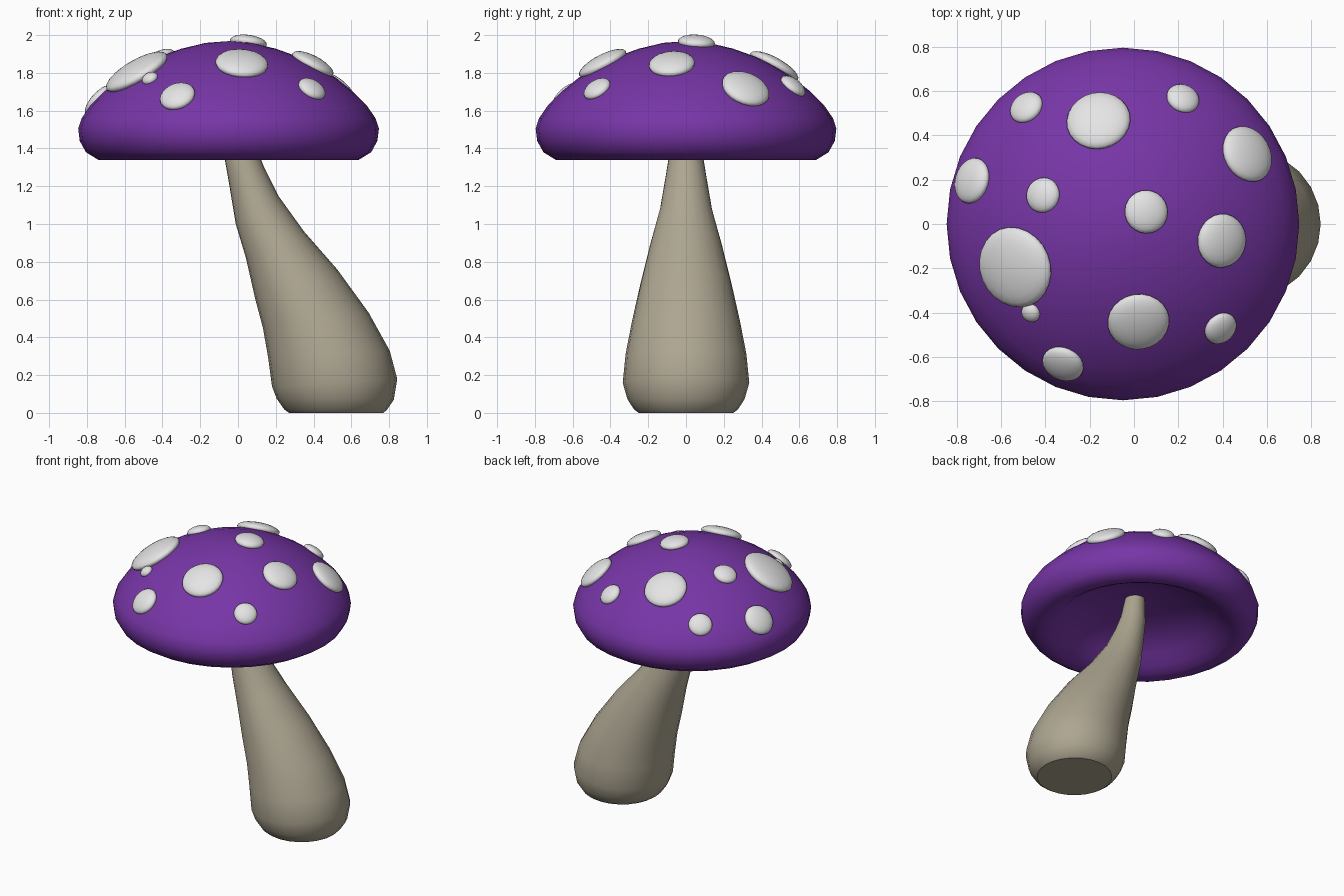
import bpy, bmesh, math
from mathutils import Vector, Matrix

if "Cube" in bpy.data.objects:
    bpy.data.objects.remove(bpy.data.objects["Cube"])


def material(name, rgb):
    m = bpy.data.materials.new(name)
    m.diffuse_color = (*rgb, 1)
    m.use_nodes = True
    m.node_tree.nodes["Principled BSDF"].inputs["Base Color"].default_value = m.diffuse_color
    return m


PURPLE = material("purple", (0.185, 0.036, 0.385))
CREAM = material("stem beige", (0.42, 0.38, 0.285))
WHITE = material("spot white", (0.78, 0.78, 0.79))


def make_object(name, bm, mat, angle=50):
    bmesh.ops.recalc_face_normals(bm, faces=bm.faces)
    me = bpy.data.meshes.new(name)
    bm.to_mesh(me)
    bm.free()
    me.materials.append(mat)
    ob = bpy.data.objects.new(name, me)
    bpy.context.collection.objects.link(ob)
    bpy.ops.object.select_all(action='DESELECT')
    ob.select_set(True)
    bpy.context.view_layer.objects.active = ob
    bpy.ops.object.shade_smooth_by_angle(angle=math.radians(angle))
    return ob


def skin(bm, rings):
    """Join consecutive closed rings of vertices with quads."""
    n = len(rings[0])
    for a, b in zip(rings, rings[1:]):
        for i in range(n):
            j = (i + 1) % n
            bm.faces.new((a[i], a[j], b[j], b[i]))


def circle(n):
    return [(math.cos(2 * math.pi * i / n), math.sin(2 * math.pi * i / n)) for i in range(n)]


# Cap: revolved dome with a rolled rim and a hollow underside
CAP_X = -0.05
DOME = [(0, 1.968), (0.12, 1.959), (0.25, 1.928), (0.37, 1.885), (0.47, 1.835),
        (0.57, 1.773), (0.66, 1.7), (0.73, 1.63), (0.778, 1.56), (0.796, 1.505)]
UNDER = [(0.788, 1.44), (0.755, 1.38), (0.69, 1.34), (0.62, 1.352), (0.56, 1.385),
         (0.49, 1.44), (0.40, 1.50), (0.22, 1.55), (0, 1.565)]
profile = DOME + UNDER
bm = bmesh.new()
rings = [[bm.verts.new((CAP_X + r * c, r * s, z)) for c, s in circle(32)]
         for r, z in profile[1:-1]]
skin(bm, rings)
for ring, z in ((rings[0], profile[0][1]), (rings[-1], profile[-1][1])):
    pole = bm.verts.new((CAP_X, 0, z))
    for i in range(32):
        bm.faces.new((ring[i], ring[(i + 1) % 32], pole))
make_object("cap", bm, PURPLE, 60)

# Stem: leaning tapered tube; each ring is (left x, left z, right x, right z, y radius)
STEM = [(0.27, 0, 0.77, 0, 0.25), (0.245, 0.018, 0.79, 0.018, 0.275),
        (0.205, 0.075, 0.825, 0.07, 0.31), (0.18, 0.14, 0.843, 0.18, 0.335),
        (0.16, 0.29, 0.803, 0.33, 0.32), (0.132, 0.45, 0.692, 0.53, 0.285),
        (0.092, 0.60, 0.525, 0.76, 0.242), (0.042, 0.82, 0.35, 0.96, 0.19),
        (-0.012, 1.0, 0.213, 1.15, 0.138), (-0.045, 1.2, 0.138, 1.30, 0.108),
        (-0.073, 1.36, 0.095, 1.41, 0.086), (-0.075, 1.58, 0.05, 1.60, 0.062)]
bm = bmesh.new()
rings = []
for lx, lz, rx, rz, ry in STEM:
    rings.append([bm.verts.new(((lx + rx) / 2 + c * (rx - lx) / 2, s * ry,
                                (lz + rz) / 2 + c * (rz - lz) / 2)) for c, s in circle(24)])
skin(bm, rings)
bm.faces.new(rings[0])
bm.faces.new(rings[-1])
make_object("stem", bm, CREAM, 32)


# Spots: flattened domes sitting on the cap surface
def dome_z(r):
    for (r0, z0), (r1, z1) in zip(DOME, DOME[1:]):
        if r <= r1:
            return z0 + (z1 - z0) * (r - r0) / (r1 - r0)
    return DOME[-1][1]


SPOTS = [(-0.485, 0.525, 0.08), (-0.16, 0.465, 0.145), (0.22, 0.565, 0.076),
         (0.51, 0.315, 0.132), (-0.73, 0.195, 0.105), (-0.41, 0.13, 0.08),
         (0.055, 0.055, 0.098), (0.395, -0.075, 0.122), (-0.535, -0.195, 0.185),
         (-0.465, -0.40, 0.044), (0.02, -0.44, 0.14), (0.39, -0.47, 0.078),
         (-0.32, -0.63, 0.096)]
for k, (x, y, rad) in enumerate(SPOTS, 1):
    d = Vector((x - CAP_X, y, 0))
    r = d.length
    e = 0.05
    slope = (dome_z(r + e) - dome_z(r - e)) / (2 * e)
    normal = (d / r * -slope + Vector((0, 0, 1))).normalized()
    rot = normal.to_track_quat('Z', 'Y').to_matrix().to_4x4()
    thick = 0.022 + rad * 0.17
    bm = bmesh.new()
    bmesh.ops.create_uvsphere(bm, u_segments=24, v_segments=12, radius=1)
    centre = Vector((x, y, dome_z(r))) + normal * 0.003
    bm.transform(Matrix.Translation(centre) @ rot @ Matrix.Diagonal((rad, rad, thick, 1)))
    make_object(f"spot_{k}", bm, WHITE, 80)
